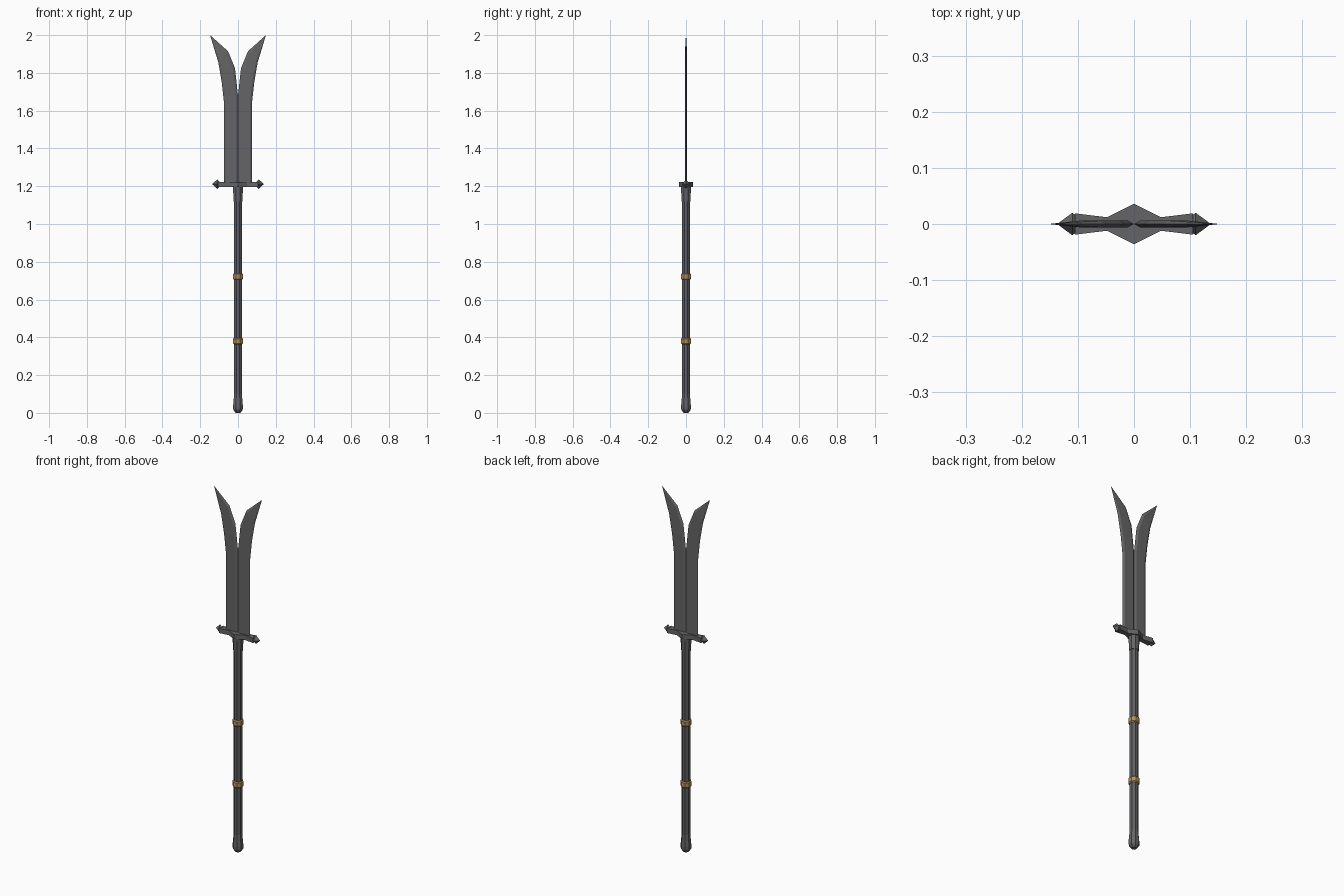
import bpy, math

if "Cube" in bpy.data.objects:
    bpy.data.objects.remove(bpy.data.objects["Cube"])

def material(name, rgb):
    m = bpy.data.materials.new(name)
    m.diffuse_color = (*rgb, 1)
    m.use_nodes = True
    m.node_tree.nodes["Principled BSDF"].inputs["Base Color"].default_value = m.diffuse_color
    return m

STEEL = material("dark steel", (0.13, 0.13, 0.135))
SHAFT = material("dark shaft", (0.115, 0.115, 0.125))
BRASS = material("brass", (0.42, 0.28, 0.11))

def make(name, verts, faces, mat):
    me = bpy.data.meshes.new(name)
    me.from_pydata(verts, [], faces)
    me.materials.append(mat)
    ob = bpy.data.objects.new(name, me)
    bpy.context.collection.objects.link(ob)
    return ob

def loft(name, rings, mat):
    """Skin equal-length rings and cap both ends."""
    n = len(rings[0])
    verts = [v for r in rings for v in r]
    faces = [(i * n + j, i * n + (j + 1) % n, (i + 1) * n + (j + 1) % n, (i + 1) * n + j)
             for i in range(len(rings) - 1) for j in range(n)]
    faces += [tuple(range(n))[::-1], tuple(range(len(verts) - n, len(verts)))]
    return make(name, verts, faces, mat)

def turned(name, profile, mat, n=8):
    """Octagonal turned part with a flat facing front; radius is to the flats."""
    k = 1 / math.cos(math.pi / n)
    ang = [(j + 0.5) * 2 * math.pi / n for j in range(n)]
    return loft(name, [[(r * k * math.cos(a), r * k * math.sin(a), z) for a in ang]
                       for r, z in profile], mat)

# Pole, butt cap and socket
turned("shaft", [(.0205, .09), (.0205, 1.19)], SHAFT)
turned("butt_cap", [(.013, 0), (.025, .017), (.026, .035), (.0205, .10)], STEEL)
turned("socket", [(.023, 1.12), (.026, 1.18), (.026, 1.20)], STEEL)

# Brass bands
for i, z in enumerate((0.38, 0.722)):
    turned(f"band_{i + 1}", [(.022, z - .017), (.0265, z - .012),
                             (.0265, z + .012), (.022, z + .017)], BRASS)

# Crossguard bar, wide in the middle
half = [(.105, .019), (.048, .012), (0, .036)]
outline = half + [(-x, y) for x, y in half[1::-1]]
outline = outline + [(x, -y) for x, y in outline[::-1]]
outline = outline[::-1]
loft("guard_bar", [[(x, y, z) for x, y in outline] for z in (1.197, 1.223)], STEEL)

# Pointed guard ends and the two forked blade halves
rows = [((0, 1.20), (.074, 1.20)), ((0, 1.68), (.074, 1.64)),
        ((.016, 1.825), (.086, 1.75)), ((.053, 1.915), (.104, 1.855)),
        ((.146, 1.998), (.148, 2.0))]
for side, s in (("left", -1), ("right", 1)):
    c = (s * .11, 0, 1.211)
    pts = [(s * .083, 0, 1.211), (s * .137, 0, 1.211)]
    pts += [(c[0], y, c[2] + z) for y, z in ((.02, 0), (0, .025), (-.02, 0), (0, -.025))]
    fs = [(a, 2 + j, 2 + (j + 1) % 4)[::1 if (a == 1) == (s == 1) else -1]
          for a in (0, 1) for j in range(4)]
    fs = [f[::-1] for f in fs]
    make(f"guard_end_{side}", pts, fs, STEEL)

    rings = []
    for i, ((xi, zi), (xo, zo)) in enumerate(rows):
        h = .006 if i < 4 else .0005
        def at(t, y):
            return (s * (xi + (xo - xi) * t), y, zi + (zo - zi) * t)
        ring = [at(0, 0), at(.15, -h), at(.85, -h), at(1, 0), at(.85, h), at(.15, h)]
        rings.append(ring if s > 0 else ring[::-1])
    loft(f"blade_{side}", rings, STEEL)
